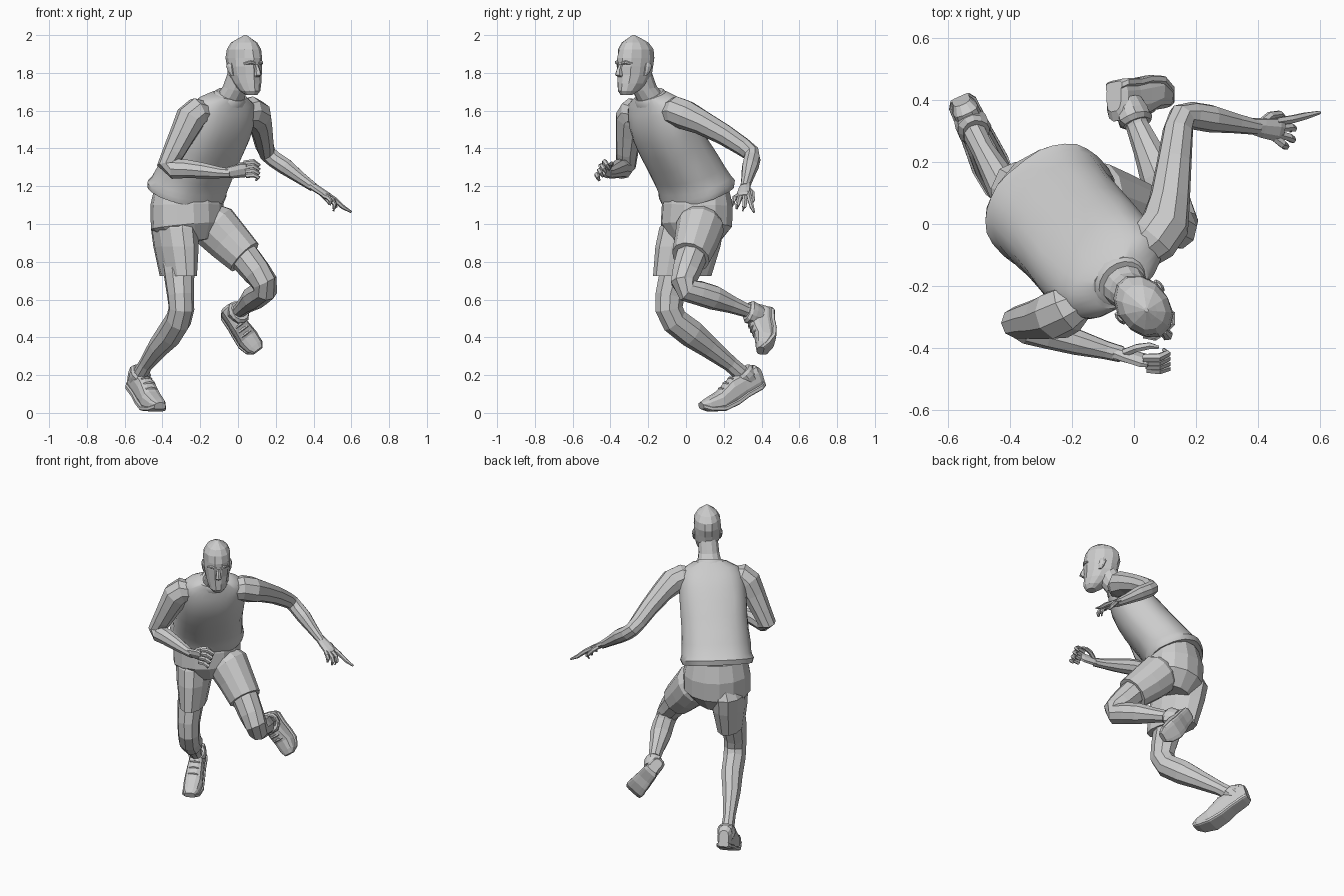
import bpy, bmesh, random
from math import cos, sin, pi
from mathutils import Vector as V

random.seed(4)
Z = V((0, 0, 1))
F = V((0.64, -0.77, 0))      # direction the body faces
L = V((0.77, 0.64, 0))       # towards the body's left side


def loft(name, rings, side=L, n=10, level=0.0, normal=None, power=1.0, smooth=False, jitter=0.0):
    """Closed skin through rings of (x, y, z, half width along side, half depth)."""
    bm = bmesh.new()
    pts = [V(r[:3]) for r in rings]
    loops = []
    for i, r in enumerate(rings):
        t = (pts[min(i + 1, len(pts) - 1)] - pts[max(i - 1, 0)]).normalized()
        if normal:
            t = V(normal).normalized()
        elif level:
            t = t.lerp(Z if t.z > 0 else -Z, level).normalized()
        s = (V(side) - t * V(side).dot(t)).normalized()
        d = t.cross(s)
        loop = []
        for k in range(n):
            a = 2 * pi * (k + 0.5) / n
            c, q = cos(a), sin(a)
            c = abs(c) ** power * (1 if c > 0 else -1)
            q = abs(q) ** power * (1 if q > 0 else -1)
            j = 1 + random.uniform(-jitter, jitter)
            loop.append(bm.verts.new(pts[i] + s * c * r[3] * j + d * q * r[-1] * j))
        loops.append(loop)
    for a, b in zip(loops, loops[1:]):
        for k in range(n):
            bm.faces.new((a[k], a[(k + 1) % n], b[(k + 1) % n], b[k]))
    bm.faces.new(loops[0][::-1])
    bm.faces.new(loops[-1])
    bmesh.ops.recalc_face_normals(bm, faces=bm.faces)
    me = bpy.data.meshes.new(name)
    bm.to_mesh(me)
    bm.free()
    ob = bpy.data.objects.new(name, me)
    bpy.context.collection.objects.link(ob)
    if smooth:
        bpy.ops.object.select_all(action='DESELECT')
        bpy.context.view_layer.objects.active = ob
        ob.select_set(True)
        bpy.ops.object.shade_smooth_by_angle(angle=0.7)
    return ob


def union(base, others):
    bpy.context.view_layer.objects.active = base
    for o in others:
        m = base.modifiers.new("join", 'BOOLEAN')
        m.operation, m.object, m.solver = 'UNION', o, 'EXACT'
        bpy.ops.object.modifier_apply(modifier=m.name)
        bpy.data.objects.remove(o)


# Vest with a rolled hem, leaning forward
loft("vest", [(-.272, .06, 1.16, .19, .15), (-.275, .062, 1.155, .213, .172), (-.27, .058, 1.185, .222, .18),
              (-.258, .045, 1.21, .212, .17), (-.232, .015, 1.265, .208, .166), (-.2, -.02, 1.33, .203, .162),
              (-.165, -.06, 1.4, .203, .158), (-.13, -.1, 1.48, .205, .152), (-.1, -.132, 1.55, .2, .137),
              (-.078, -.155, 1.61, .19, .115), (-.06, -.172, 1.65, .168, .09), (-.045, -.187, 1.683, .1, .07)],
     n=28, normal=(.23, -.27, .935), power=.85, smooth=True, jitter=.014)
loft("neckline", [(-.05, -.182, 1.655, .1, .085), (-.042, -.19, 1.675, .094, .082), (-.038, -.193, 1.686, .08, .075)],
     n=18, normal=(.3, -.36, .88), smooth=True)

# Shorts: seat plus two loose legs
leg_side = V((.92, .4, 0))
seat = loft("shorts", [(-.27, .06, 1.2, .185, .15), (-.27, .06, 1.1, .205, .178), (-.267, .055, .99, .205, .18),
                       (-.25, .05, .9, .12, .12)], n=14)
right_short = loft("right_short", [(-.315, .05, 1.09, .08, .12), (-.338, .03, .98, .112, .18),
                                   (-.328, .01, .88, .106, .182), (-.316, -.02, .725, .08, .165)],
                   side=leg_side, n=12, level=1)
left_short = loft("left_short", [(-.21, .08, 1.05, .09, .09), (-.12, .075, .985, .126, .13),
                                 (-.05, .055, .91, .112, .122), (.035, .025, .825, .1, .105)], n=12)
union(seat, [right_short, left_short])

# Legs
loft("right_leg", [(-.325, -.01, .85, .085), (-.312, -.055, .73, .08, .09), (-.305, -.085, .62, .07, .08),
                   (-.3, -.09, .55, .068, .075), (-.315, -.062, .49, .068, .074), (-.36, .03, .42, .066, .076),
                   (-.42, .12, .35, .055, .06), (-.485, .235, .26, .038, .043), (-.525, .315, .19, .04, .046)],
     side=leg_side, n=9)
loft("left_leg", [(-.06, .06, .92, .085), (.04, .025, .82, .083), (.1, 0, .745, .077), (.14, -.012, .69, .07),
                  (.145, .005, .65, .064), (.12, .07, .635, .066), (.085, .15, .61, .066),
                  (.045, .24, .575, .048), (.012, .315, .545, .038), (-.015, .38, .525, .042)],
     side=leg_side, n=9)


# Shoes: upper, sole and padded collar
def shoe(name, heel, toe, up, ankle, shin):
    heel, toe = V(heel), V(toe)
    ax = (toe - heel).normalized()
    up = (V(up) - ax * V(up).dot(ax)).normalized()
    side = ax.cross(up)
    secs = [(0, .03, .012, .10), (.07, .044, 0, .14), (.3, .047, -.015, .135), (.48, .052, -.035, .145),
            (.7, .058, -.045, .11), (.9, .05, -.025, .072), (1, .03, 0, .036)]

    def rings(grow, h_max):
        out = []
        for t, w, b, h in secs:
            h = min(h, h_max)
            p = heel + (toe - heel) * t + up * (b + h / 2)
            out.append((*p, w * grow, h / 2))
        return out
    loft(name + "_shoe", rings(1, 1), side=side, n=12, normal=ax, power=.75, jitter=.02)
    loft(name + "_sole", rings(1.1, .03), side=side, n=12, normal=ax, power=.5)
    a, s = V(ankle), V(shin).normalized()
    loft(name + "_shoe_collar", [(*(a + s * d), r, r * 1.15) for d, r in
                                 ((-.05, .045), (-.01, .052), (.015, .056), (.03, .044))],
         side=side, n=12, jitter=.08)
    # Crossing laces over the instep
    for t, h in ((.46, .112), (.55, .096), (.64, .076)):
        p = heel + (toe - heel) * t + up * h
        loft(name + "_lace", [(*(p - side * .03 - up * .006), .005), (*p, .008), (*(p + side * .03 - up * .006), .005)],
             side=up, n=5)


shoe("right", (-.565, .415, .13), (-.415, .085, .02), (0, 0, 1), (-.52, .315, .2), (.3, -.6, .7))
shoe("left", (-.065, .47, .535), (.105, .41, .325), (.05, -.95, .2), (0, .35, .53), (.35, -.85, .35))

# Arms
loft("right_arm", [(-.175, -.25, 1.59, .06), (-.215, -.275, 1.592, .08), (-.25, -.292, 1.56, .083),
                   (-.29, -.303, 1.48, .071), (-.34, -.312, 1.38, .06), (-.375, -.318, 1.31, .054),
                   (-.34, -.335, 1.292, .054), (-.27, -.355, 1.293, .05), (-.18, -.382, 1.283, .042),
                   (-.09, -.407, 1.272, .03), (-.04, -.42, 1.27, .027)], side=(.2, -.95, .2), n=9)
loft("left_arm", [(.02, -.09, 1.59, .065), (.065, -.05, 1.597, .08), (.1, .0, 1.577, .08), (.115, .08, 1.54, .067),
                  (.13, .2, 1.475, .057), (.142, .3, 1.41, .05), (.155, .345, 1.375, .046), (.19, .35, 1.345, .045),
                  (.25, .34, 1.305, .045), (.33, .325, 1.245, .033), (.4, .312, 1.195, .025)],
     side=(.6, 0, .8), n=9)


# Hands: a flattened palm, four fingers and a thumb
def hand(name, palm, side, fingers):
    loft(name + "_palm", palm, side=side, n=8)
    for i, f in enumerate(fingers):
        radii = (.014, .014, .012, .006)
        loft(f"{name}_finger_{i + 1}", [(*p, r) for p, r in zip(f, radii)], side=(.3, .4, .85), n=6)


hand("right", [(-.07, -.412, 1.272, .026, .022), (-.03, -.423, 1.275, .036, .02), (.03, -.44, 1.285, .042, .018),
               (.05, -.445, 1.288, .034, .014)], (0, -.45, .9),
     [[(.03 + .004 * k, -.432 - .012 * k, 1.322 - .022 * k), (.082, -.43 - .014 * k, 1.33 - .023 * k),
       (.108, -.418 - .016 * k, 1.312 - .022 * k), (.095, -.405 - .018 * k, 1.29 - .02 * k)] for k in range(4)]
     + [[(-.03, -.415, 1.29), (.01, -.4, 1.312), (.05, -.393, 1.32), (.08, -.398, 1.318)]])
hand("left", [(.375, .317, 1.213, .026, .022), (.415, .31, 1.187, .034, .019), (.465, .303, 1.155, .04, .017),
              (.48, .302, 1.145, .032, .013)], (.1, .9, .25),
     [[(.46, .33, 1.165), (.51, .338, 1.13), (.555, .349, 1.09), (.6, .36, 1.063)],
      [(.465, .31, 1.155), (.505, .312, 1.12), (.515, .308, 1.09), (.505, .3, 1.07)],
      [(.465, .29, 1.15), (.5, .28, 1.125), (.512, .272, 1.1), (.505, .268, 1.08)],
      [(.455, .278, 1.15), (.48, .258, 1.14), (.49, .25, 1.12), (.485, .25, 1.1)],
      [(.41, .325, 1.19), (.44, .35, 1.165), (.47, .355, 1.13), (.485, .345, 1.105)]])

# Neck and head, with f forward, l to the left
loft("neck", [(-.06, -.165, 1.6, .09, .08), (-.04, -.19, 1.67, .075, .07), (-.015, -.22, 1.72, .064, .066),
              (.01, -.245, 1.8, .06, .065)], n=12, level=.5)


def at(f, l, z):
    return (*(V((.032, -.268, z)) + F * f + L * l),)


def head_ring(z, f, w, d):
    return (*at(f, 0, z), w, d)


loft("head", [head_ring(*r) for r in ((1.682, .062, .03, .03), (1.705, .05, .052, .058), (1.745, .025, .067, .085),
                                      (1.79, .006, .077, .102), (1.835, .002, .081, .108), (1.88, -.004, .083, .112),
                                      (1.925, -.004, .08, .104), (1.96, 0, .062, .08), (1.98, .006, .034, .045),
                                      (2.0, .012, .006, .008))], n=12, normal=(0, 0, 1), jitter=.03)
loft("nose", [(*at(.1, 0, 1.845), .01, .01), (*at(.112, 0, 1.815), .014, .016), (*at(.114, 0, 1.79), .02, .022),
              (*at(.104, 0, 1.778), .015, .014)], n=6, normal=(0, 0, -1))
loft("lips", [(*at(.093, l, 1.752), w, w * 1.5) for l, w in ((-.03, .004), (0, .012), (.03, .004))], side=F, n=6)
loft("chin", [(*at(.082, 0, 1.728), .022, .014), (*at(.084, 0, 1.705), .026, .018), (*at(.075, 0, 1.685), .016, .012)],
     n=7, normal=(0, 0, -1))
for word, s in (("right", -1), ("left", 1)):
    loft(word + "_brow", [(*at(.104, s * .012, 1.85), .008), (*at(.1, s * .036, 1.856), .01),
                          (*at(.072, s * .062, 1.848), .006)], side=F, n=6)
    loft(word + "_ear", [(*at(-.006, s * .074, 1.785), .008, .01), (*at(-.014, s * .08, 1.805), .01, .018),
                         (*at(-.022, s * .083, 1.835), .01, .024), (*at(-.022, s * .08, 1.853), .007, .014)],
         n=8, normal=(0, 0, 1))
